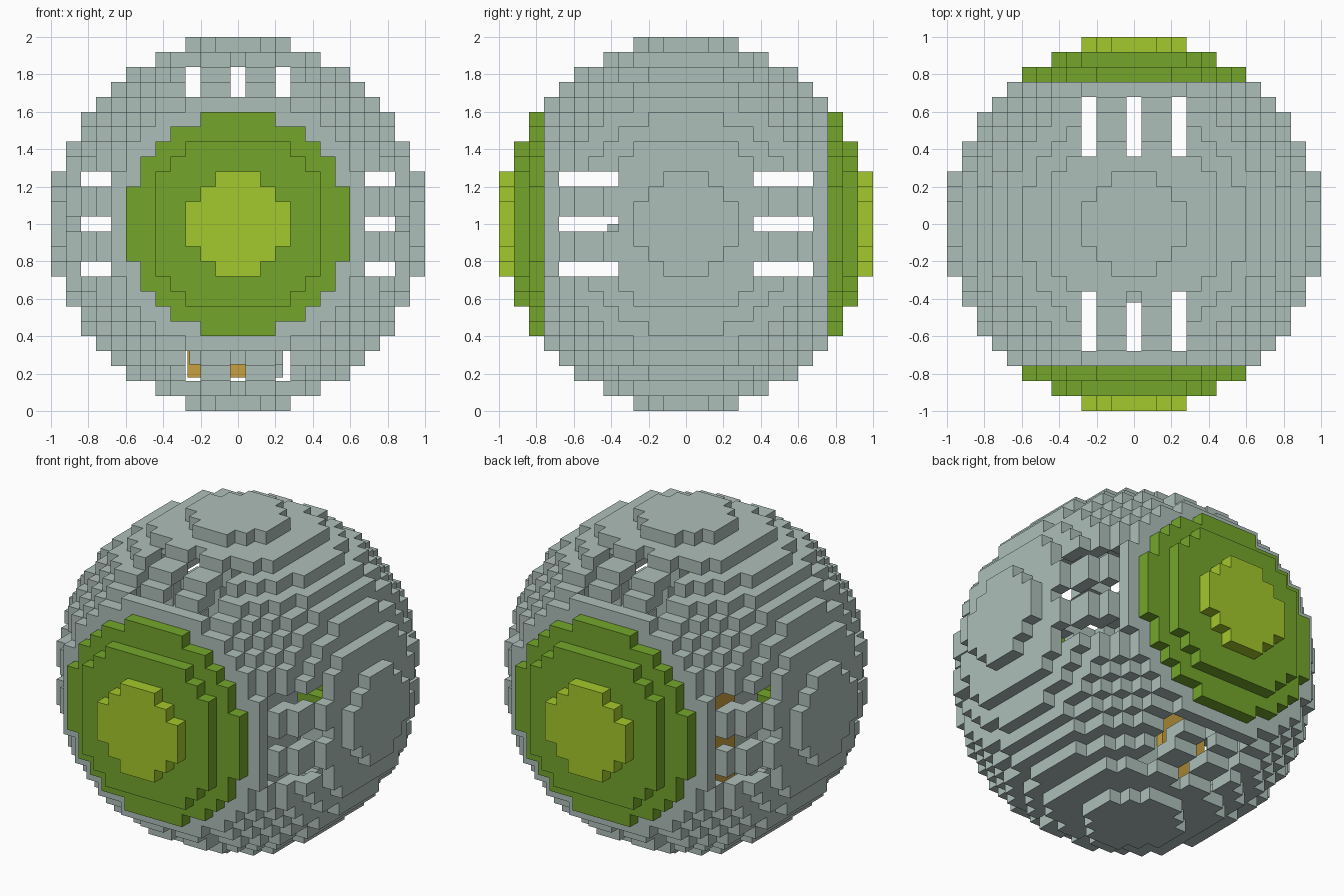
import bpy, bmesh
from mathutils import Vector

if "Cube" in bpy.data.objects:
    bpy.data.objects.remove(bpy.data.objects["Cube"])

V = 0.08          # block size: the ball is 25 blocks wide
R_OUT, R_IN = 12.5, 11.5


def material(name, rgb):
    m = bpy.data.materials.new(name)
    m.diffuse_color = (*rgb, 1.0)
    m.use_nodes = True
    m.node_tree.nodes["Principled BSDF"].inputs["Base Color"].default_value = m.diffuse_color
    return m


GREY = material("pale grey", (0.42, 0.52, 0.49))
GREEN = material("leaf green", (0.175, 0.38, 0.025))
LIME = material("lime", (0.37, 0.58, 0.025))
AMBER = material("amber", (0.57, 0.35, 0.05))


# Hollow ball of blocks, with three slots on each of the four sides, front and back
def is_slot(x, y, z):
    if not 5 <= abs(y) <= 8:
        return False
    return (abs(x) in (0, 3) and abs(z) > 5) or (abs(z) in (0, 3) and abs(x) > 5)


span = range(-12, 13)
blocks = {(x, y, z) for x in span for y in span for z in span
          if R_IN ** 2 <= x * x + y * y + z * z < R_OUT ** 2 and not is_slot(x, y, z)}


def block_object(name, mat, cells):
    """Mesh the exposed faces of a set of blocks."""
    bm = bmesh.new()
    verts = {}

    def vert(co):
        key = tuple(round(c * 2) for c in co)
        if key not in verts:
            verts[key] = bm.verts.new(Vector(co) * V + Vector((0, 0, 1)))
        return verts[key]

    for cell in sorted(cells):
        for axis in range(3):
            for sign in (-1, 1):
                n = Vector((0, 0, 0))
                n[axis] = sign
                if tuple(int(a + b) for a, b in zip(cell, n)) in blocks:
                    continue
                u = Vector((0, 0, 0))
                u[(axis + 1) % 3] = 1
                w = n.cross(u)
                c = Vector(cell) + n / 2
                bm.faces.new([vert(c + (u * a + w * b) / 2)
                              for a, b in ((-1, -1), (1, -1), (1, 1), (-1, 1))])
    me = bpy.data.meshes.new(name)
    bm.to_mesh(me)
    bm.free()
    me.materials.append(mat)
    bpy.context.collection.objects.link(bpy.data.objects.new(name, me))


# Grey shell, green end caps and lime cap centres
block_object("ball_shell", GREY, {c for c in blocks if abs(c[1]) < 10})
for side, s in (("front", -1), ("back", 1)):
    block_object(side + "_cap", GREEN, {c for c in blocks if 10 <= s * c[1] <= 11})
    block_object(side + "_cap_centre", LIME, {c for c in blocks if s * c[1] == 12})


def box(name, mat, lo, hi):
    lo, hi = Vector(lo), Vector(hi)
    bm = bmesh.new()
    bmesh.ops.create_cube(bm, size=1)
    for v in bm.verts:
        v.co = (lo + hi) / 2 + v.co * (hi - lo)
    me = bpy.data.meshes.new(name)
    bm.to_mesh(me)
    bm.free()
    me.materials.append(mat)
    bpy.context.collection.objects.link(bpy.data.objects.new(name, me))


# Small core glimpsed through the slots
box("core_body", AMBER, (-0.27, -0.10, 0.18), (0.04, 0.30, 0.97))
box("core_front", GREY, (-0.26, -0.34, 0.25), (0.24, -0.10, 0.97))
box("core_side", GREY, (0.04, -0.10, 0.18), (0.24, 0.25, 0.97))
box("core_spout", GREY, (-0.04, -0.42, 0.96), (0.04, -0.20, 1.00))
